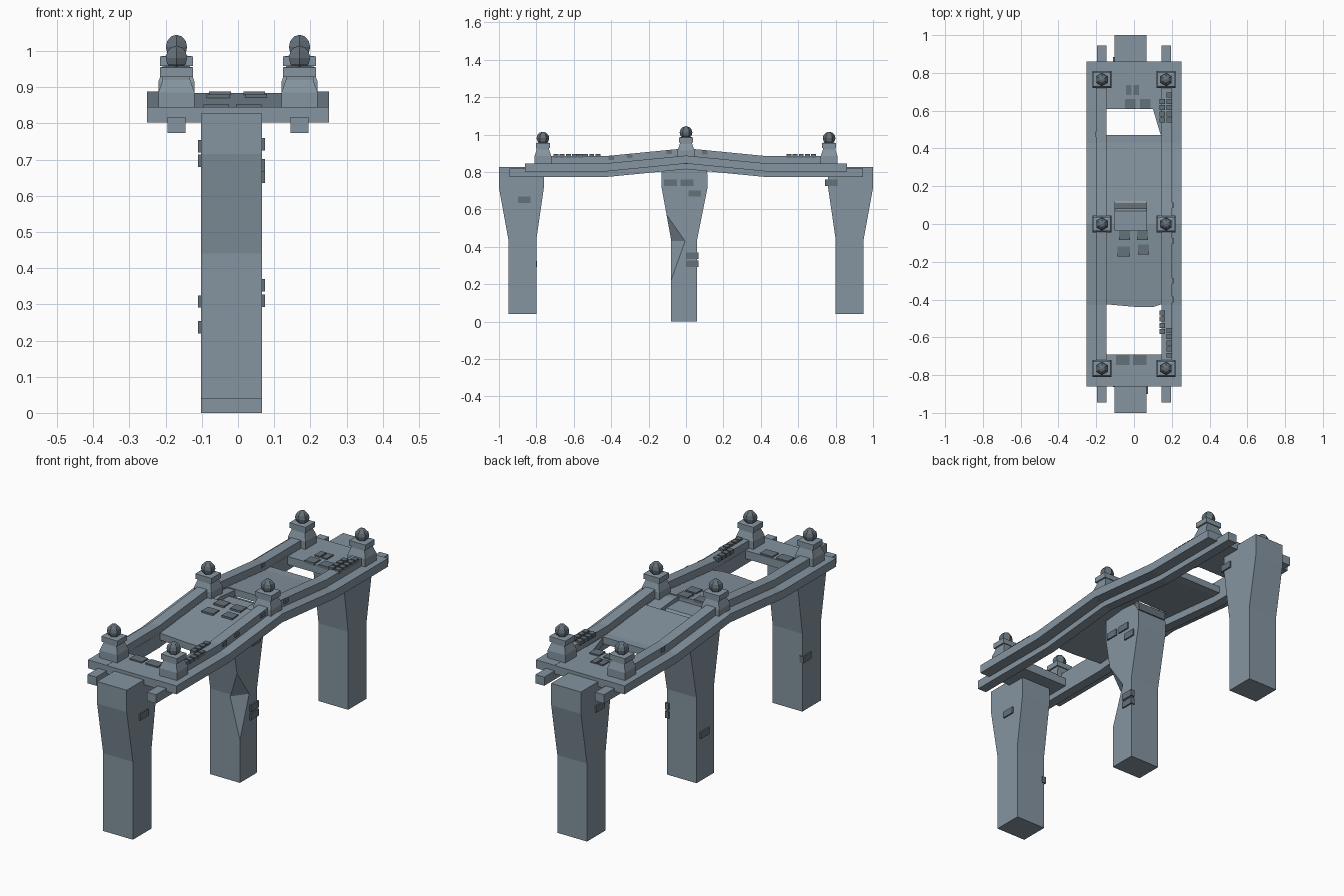
import bpy, bmesh
from mathutils import Vector

if "Cube" in bpy.data.objects:
    bpy.data.objects.remove(bpy.data.objects["Cube"])

KINK = 0.43


def material(name, rgb):
    m = bpy.data.materials.new(name)
    m.diffuse_color = (*rgb, 1)
    m.use_nodes = True
    m.node_tree.nodes["Principled BSDF"].inputs["Base Color"].default_value = m.diffuse_color
    return m


STONE = material("slate_stone", (0.234, 0.298, 0.35))
DARK = material("dark_stone", (0.13, 0.165, 0.195))


def arch(y):
    # rise of the bridge towards its middle
    return 0.042 * max(0.0, 1 - abs(y) / KINK)


def finish(name, bm, mat=STONE):
    bmesh.ops.recalc_face_normals(bm, faces=bm.faces)
    me = bpy.data.meshes.new(name)
    bm.to_mesh(me)
    bm.free()
    me.materials.append(mat)
    ob = bpy.data.objects.new(name, me)
    bpy.context.collection.objects.link(ob)
    return ob


def loft(name, rings):
    # closed skin through rings of equal length
    bm = bmesh.new()
    vs = [[bm.verts.new(p) for p in r] for r in rings]
    n = len(vs[0])
    for a, b in zip(vs, vs[1:]):
        for i in range(n):
            j = (i + 1) % n
            bm.faces.new((a[i], a[j], b[j], b[i]))
    bm.faces.new(vs[0])
    bm.faces.new(vs[-1])
    return finish(name, bm)


def strip(name, stations, z0, z1):
    # slab following the arch; stations are (y, x left, x right)
    return loft(name, [[(a, y, z0 + arch(y)), (b, y, z0 + arch(y)),
                        (b, y, z1 + arch(y)), (a, y, z1 + arch(y))]
                       for y, a, b in stations])


def brick(name, c, s):
    bm = bmesh.new()
    bmesh.ops.create_cube(bm, size=1)
    for v in bm.verts:
        v.co = Vector([c[i] + v.co[i] * s[i] for i in range(3)])
    return finish(name, bm, DARK)


def leg(name, profile):
    # side profile (y, z) extruded across x
    return loft(name, [[(x, y, z) for y, z in profile] for x in (-0.102, 0.067)])


# legs
for s, tag in ((-1, "front"), (1, "back")):
    leg(tag + "_leg", [(s * y, z) for y, z in
        ((0.8, 0.04), (0.95, 0.04), (0.95, 0.44), (1.0, 0.715),
         (1.0, 0.828), (0.76, 0.828), (0.76, 0.715), (0.8, 0.44))])
mid = leg("middle_leg", [(-0.08, 0), (0.06, 0), (0.06, 0.44), (0.115, 0.715),
                         (0.115, 0.79), (0.068, 0.86), (-0.13, 0.86),
                         (-0.13, 0.715), (-0.08, 0.44)])
brick("dark_leg_core", (-0.0175, 0.09, 0.82), (0.166, 0.048, 0.04))

# chipped corner of the middle leg
bm = bmesh.new()
for p in ((0.067, -0.103, 0.57), (0.067, -0.08, 0.22), (0.067, -0.005, 0.43),
          (0.01, -0.081, 0.43), (0.2, -0.25, 0.42)):
    bm.verts.new(p)
bmesh.ops.convex_hull(bm, input=bm.verts)
chip = finish("chip_cutter", bm)
chip.hide_render = True
chip.hide_viewport = True
mod = mid.modifiers.new("chip", 'BOOLEAN')
mod.operation = 'DIFFERENCE'
mod.solver = 'EXACT'
mod.object = chip

# side plates, curbs and under-beams
for s, tag in ((-1, "left"), (1, "right")):
    for part, x0, x1, end, z0, z1 in (("side_plate", 0.145, 0.252, 0.86, 0.803, 0.846),
                                      ("curb", 0.146, 0.2, 0.77, 0.84, 0.885),
                                      ("under_beam", 0.145, 0.195, 0.945, 0.773, 0.818)):
        a, b = sorted((s * x0, s * x1))
        strip(f"{tag}_{part}", [(y, a, b) for y in (-end, -KINK, 0, KINK, end)], z0, z1)

# broken deck panels
L, R = -0.146, 0.146
strip("front_end_deck", [(-0.86, L, R), (-0.69, L, R)], 0.803, 0.845)
strip("back_end_deck", [(0.61, L, R), (0.86, L, R)], 0.803, 0.845)
strip("back_deck_shard", [(0.475, 0.14, R), (0.61, 0.1, R)], 0.805, 0.843)
strip("front_middle_deck", [(-0.44, 0.02, 0.1), (-0.425, L, R), (-0.2, L, R),
                            (-0.035, L, R)], 0.81, 0.845)
strip("back_middle_deck", [(0.12, L, R), (0.25, L, R), (0.43, L, R), (0.472, L, R)],
      0.81, 0.845)
strip("deck_bridge_left", [(-0.035, L, -0.1), (0, L, -0.1), (0.12, L, -0.1)], 0.81, 0.84)
strip("deck_bridge_right", [(-0.035, 0.065, R), (0, 0.065, R), (0.12, 0.065, R)], 0.81, 0.84)


# stone posts with ball finials
def post(name, x, y, dz):
    rings = [(0.05, 0.045, 0.843), (0.05, 0.045, 0.885), (0.038, 0.033, 0.92),
             (0.038, 0.033, 0.928), (0.046, 0.038, 0.928), (0.046, 0.038, 0.955),
             (0.022, 0.02, 0.958)]
    loft(name, [[(x + i * hx, y + j * hy, z + (dz if k else 0.0))
                 for i, j in ((-1, -1), (1, -1), (1, 1), (-1, 1))]
                for k, (hx, hy, z) in enumerate(rings)])
    bm = bmesh.new()
    bmesh.ops.create_uvsphere(bm, u_segments=6, v_segments=6, radius=0.034)
    bmesh.ops.translate(bm, verts=bm.verts, vec=(x, y, 0.981 + dz))
    finish(name + "_ball", bm, DARK)


for x in (-0.17, 0.17):
    for y in (-0.765, 0, 0.765):
        post("post", x, y, 0.03 if y == 0 else 0)

# raised bricks on the leg sides
for y, z in ((-0.865, 0.652), (-0.083, 0.742), (0.005, 0.742), (0.047, 0.685),
             (0.033, 0.353), (0.033, 0.31), (0.777, 0.742)):
    brick("leg_brick", (0.063, y, z), (0.022, 0.068, 0.034))
for y, z in ((-0.83, 0.308), (-0.01, 0.737), (0.0, 0.237), (0.85, 0.697)):
    brick("leg_brick", (-0.099, y, z), (0.022, 0.068, 0.034))

# loose bricks on the deck
for x, y, w in ((-0.028, 0.71, 0.03), (0.012, 0.71, 0.03), (-0.02, 0.635, 0.055),
                (0.06, 0.635, 0.055), (-0.055, -0.145, 0.065), (0.05, -0.135, 0.06),
                (-0.05, -0.06, 0.06), (0.045, -0.06, 0.06),
                (-0.06, -0.72, 0.07), (0.03, -0.72, 0.07)):
    brick("deck_brick", (x, y, 0.845 + arch(y)), (w, 0.052, 0.014))

# small bricks along the curbs
for x, y0 in ((0.187, 0.55), (0.15, 0.55), (0.15, -0.57), (0.187, -0.695)):
    for i in range(5 if x > 0.16 else 4):
        brick("curb_brick", (x, y0 + i * 0.033, 0.885), (0.028, 0.026, 0.02))
for x, y in ((-0.155, 0.415), (-0.193, 0.475), (0.197, -0.3), (0.197, -0.09),
             (0.197, 0.1), (0.197, -0.4)):
    brick("curb_brick", (x, y, 0.872 + arch(y)), (0.022, 0.03, 0.02))
